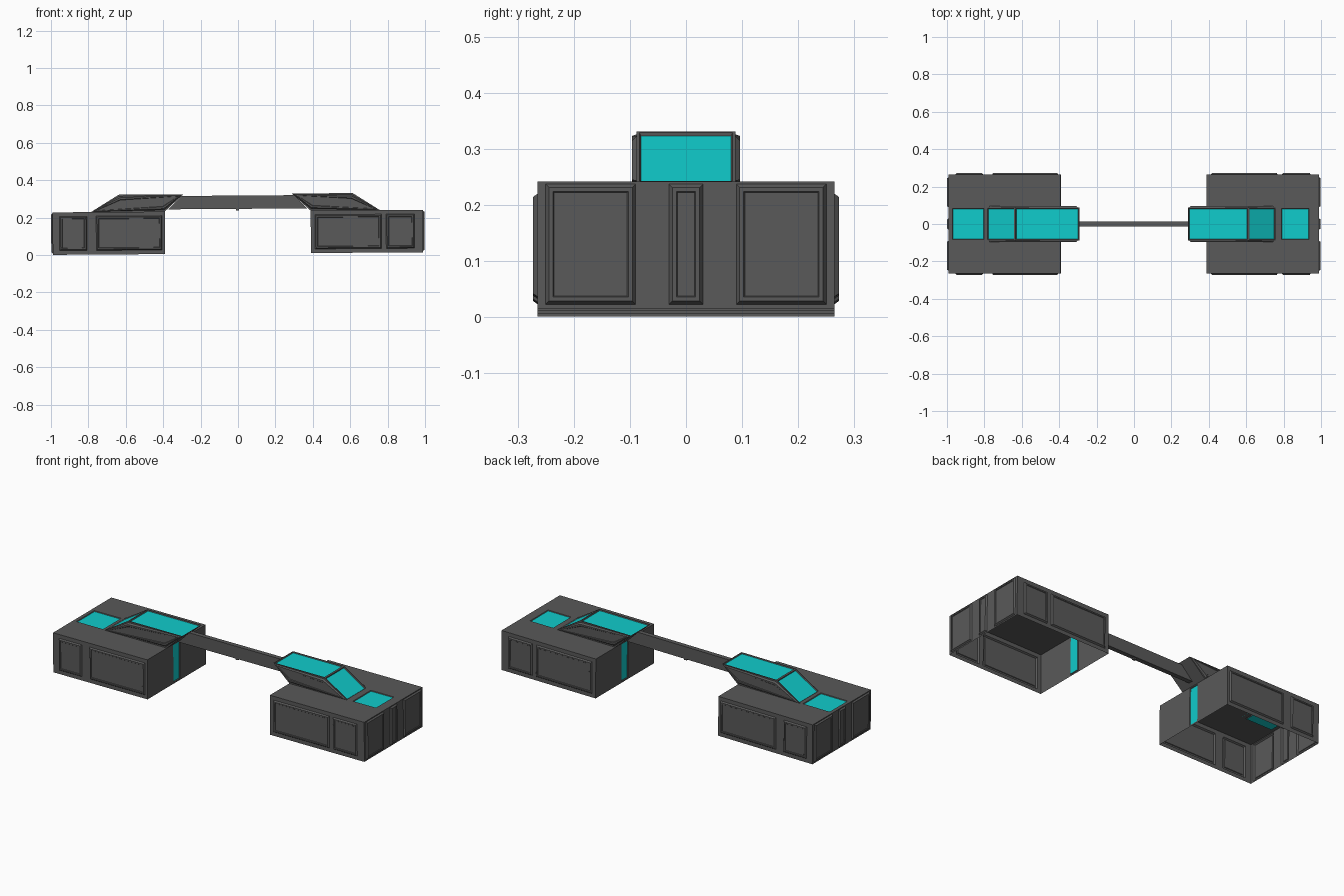
import bpy, bmesh
from mathutils import Vector

if "Cube" in bpy.data.objects:
    bpy.data.objects.remove(bpy.data.objects["Cube"])


def material(name, color):
    m = bpy.data.materials.new(name)
    m.diffuse_color = color
    m.use_nodes = True
    m.node_tree.nodes["Principled BSDF"].inputs["Base Color"].default_value = m.diffuse_color
    return m


MATS = [material("dark_grey", (0.1, 0.1, 0.1, 1)), material("cyan", (0.005, 0.6, 0.6, 1))]
TILT = -0.007                      # the whole model leans very slightly
Z0, Z1, ZT = 0.008, 0.235, 0.327   # shell bottom, shell top, cap top
X, Y, Z = Vector((1, 0, 0)), Vector((0, 1, 0)), Vector((0, 0, 1))

RAISED = [(0.008, 0.008), (0.010, 0), (0.003, -0.003)]
CYAN = [(0.004, -0.004)]


def panel(bm, face, steps, color=0):
    """Stepped insets on a face; the middle gets the colour."""
    face.normal_update()
    for t, d in steps:
        bmesh.ops.inset_individual(bm, faces=[face], thickness=t, depth=d)
        face.normal_update()
    face.material_index = color


def quad(bm, pts, flip=False):
    pts = pts[::-1] if flip else pts
    return bm.faces.new([bm.verts.new(p) for p in pts])


def wall(bm, o, u, v, us, vs, steps, color=0):
    """Grid wall: every odd column of the middle row is a panel."""
    grid = [[bm.verts.new(o + u * a + v * b) for b in vs] for a in us]
    todo = []
    for i in range(len(us) - 1):
        for j in range(len(vs) - 1):
            f = bm.faces.new((grid[i][j], grid[i + 1][j], grid[i + 1][j + 1], grid[i][j + 1]))
            if i % 2 and j == 1:
                todo.append(f)
    for f in todo:
        panel(bm, f, steps, color)


def finish(bm, name):
    bmesh.ops.remove_doubles(bm, verts=bm.verts[:], dist=0.0002)
    me = bpy.data.meshes.new(name)
    bm.to_mesh(me)
    bm.free()
    for m in MATS:
        me.materials.append(m)
    ob = bpy.data.objects.new(name, me)
    ob.rotation_euler.y = TILT
    bpy.context.collection.objects.link(ob)


def shell(name, s, cols, top):
    """Open-bottomed box; cols and top are distances from the centre."""
    bm = bmesh.new()
    xs = sorted(s * a for a in [0.39, *cols, 0.99])
    zs = [Z0, 0.03, 0.213, Z1]
    o = Vector()
    wall(bm, o - Y * 0.265, X, Z, xs, zs, RAISED)
    wall(bm, o + Y * 0.265, -X, Z, [-x for x in xs[::-1]], zs, RAISED)
    # outer end with three panels
    ys = [-0.265, -0.25, -0.09, -0.03, 0.03, 0.09, 0.25, 0.265]
    wall(bm, X * s * 0.99, Y * s, Z, ys, [Z0, 0.016, 0.23, Z1], RAISED)
    # inner end with cyan strip
    wall(bm, X * s * 0.39, -Y * s, Z, [-0.265, -0.03, 0.03, 0.265],
         [Z0, 0.016, 0.23, Z1], CYAN, 1)
    # top with cyan window
    wall(bm, Z * Z1, X, Y, sorted(s * a for a in [0.39, *top, 0.99]),
         [-0.265, -0.082, 0.082, 0.265], CYAN[:1], 1)
    finish(bm, name)


def cap(name, s, tip, shoulder):
    """Slanted block above a shell, with cyan top and slope."""
    bm = bmesh.new()
    w = 0.088
    prof = [(0.29, ZT), (0.39, Z1), (tip, Z1), (shoulder, ZT)]
    a = [Vector((s * x, -w, z)) for x, z in prof]
    b = [Vector((s * x, w, z)) for x, z in prof]
    flip = s < 0
    quad(bm, [a[0], b[0], b[1], a[1]], not flip)
    quad(bm, [a[1], b[1], b[2], a[2]], not flip)
    # cyan slope and top
    for i, j in ((2, 3), (3, 0)):
        panel(bm, quad(bm, [a[i], b[i], b[j], a[j]], flip),
              [(0.007, 0), (0.004, -0.005)], 1)
    # raised side panels
    side = [(0.009, 0)] + RAISED
    panel(bm, quad(bm, a, flip), side)
    panel(bm, quad(bm, b, not flip), side)
    finish(bm, name)


def block(name, lo, hi, chamfer=0):
    bm = bmesh.new()
    p = [[Vector((x, y, z)) for x, z in
          ((lo[0] - chamfer, lo[2]), (hi[0] + chamfer, lo[2]), (hi[0], hi[2]), (lo[0], hi[2]))]
         for y in (lo[1], hi[1])]
    quad(bm, p[0])
    quad(bm, p[1], True)
    for i in range(4):
        j = (i + 1) % 4
        quad(bm, [p[0][i], p[1][i], p[1][j], p[0][j]])
    finish(bm, name)


# fix face order of slanted caps by side, build both sides
shell("left_shell", -1, (0.405, 0.757, 0.807, 0.953), (0.80, 0.97))
shell("right_shell", 1, (0.413, 0.768, 0.793, 0.945), (0.79, 0.937))
cap("left_cap", -1, 0.785, 0.635)
cap("right_cap", 1, 0.76, 0.615)

# connecting bar and small pin under its middle
block("cross_bar", (-0.30, -0.013, 0.247), (0.30, 0.013, 0.318), 0.07)
block("bar_pin", (-0.008, -0.008, 0.238), (0.008, 0.008, 0.25))
